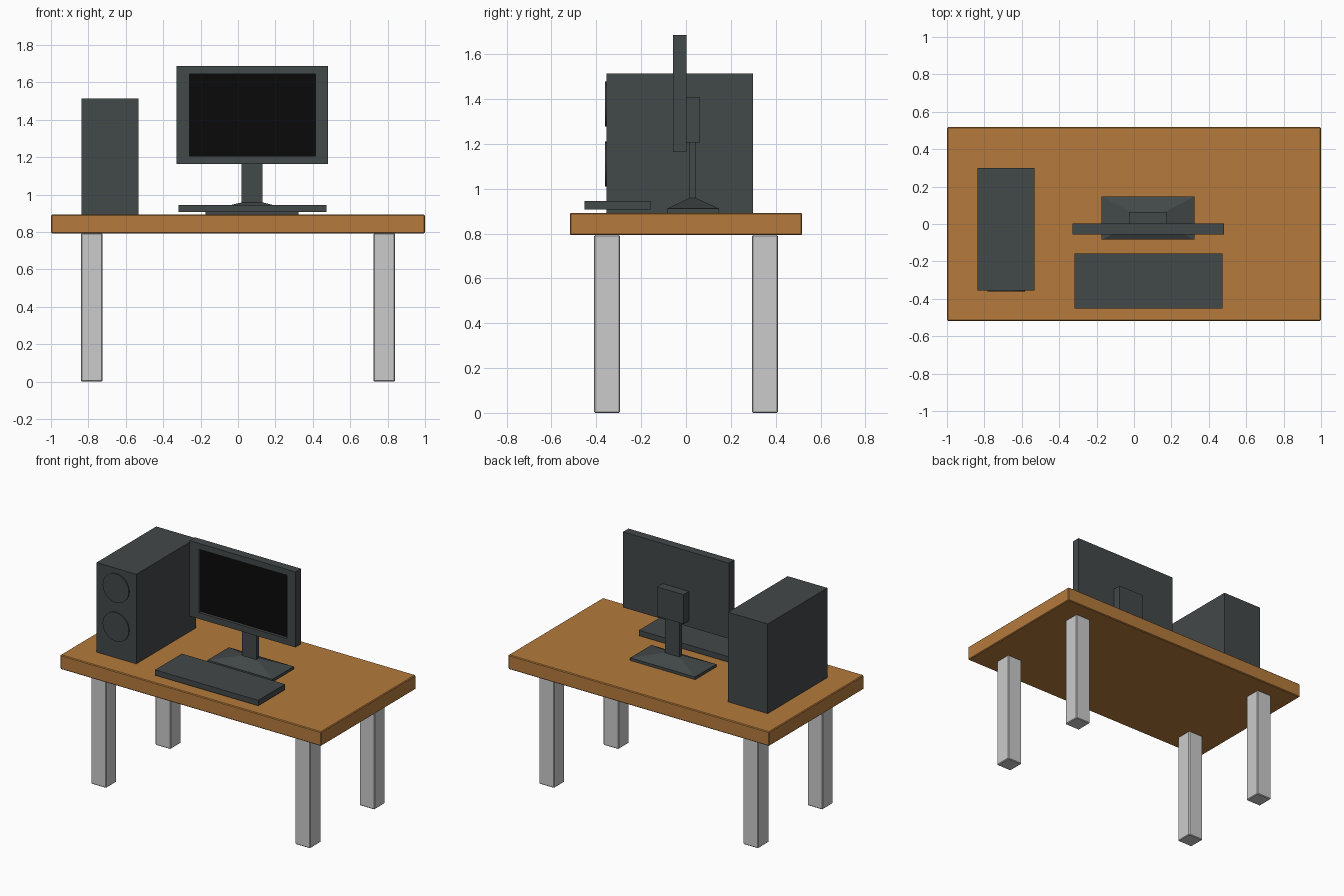
import bpy, bmesh
from math import pi

if "Cube" in bpy.data.objects:
    bpy.data.objects.remove(bpy.data.objects["Cube"])


def material(name, rgb):
    m = bpy.data.materials.new(name)
    m.diffuse_color = (*rgb, 1)
    m.use_nodes = True
    m.node_tree.nodes["Principled BSDF"].inputs["Base Color"].default_value = m.diffuse_color
    return m


wood = material("wood", (0.46, 0.195, 0.045))
dark = material("dark_plastic", (0.055, 0.065, 0.066))
black = material("screen_black", (0.003, 0.003, 0.003))


def finish(name, bm, mat):
    bmesh.ops.recalc_face_normals(bm, faces=bm.faces)
    me = bpy.data.meshes.new(name)
    bm.to_mesh(me)
    bm.free()
    if mat:
        me.materials.append(mat)
    ob = bpy.data.objects.new(name, me)
    bpy.context.collection.objects.link(ob)
    return ob


def box_bm(x, y, z):
    bm = bmesh.new()
    bmesh.ops.create_cube(bm, size=1)
    for v in bm.verts:
        v.co = [(a + b) / 2 + c * (b - a) for (a, b), c in zip((x, y, z), v.co)]
    return bm


def box(name, x, y, z, mat=None, bevel=0):
    ob = finish(name, box_bm(x, y, z), mat)
    if bevel:
        mod = ob.modifiers.new("bevel", 'BEVEL')
        mod.width, mod.segments = bevel, 1
    return ob


# Table
box("table_top", (-1, 1), (-0.518, 0.518), (0.793, 0.892), wood, 0.005)
for sx, side in ((-1, "left"), (1, "right")):
    for sy, end in ((-1, "front"), (1, "back")):
        cx, cy = sx * 0.782, sy * 0.352
        box(f"{end}_{side}_leg", (cx - 0.058, cx + 0.058),
            (cy - 0.058, cy + 0.058), (0, 0.793), None, 0.005)

# Computer tower with two round front fans
box("computer_tower", (-0.836, -0.531), (-0.355, 0.299), (0.892, 1.513), dark)
for name, z in (("upper_fan", 1.378), ("lower_fan", 1.11)):
    bpy.ops.mesh.primitive_cylinder_add(vertices=32, radius=0.1, depth=0.014,
                                        location=(-0.684, -0.355, z), rotation=(pi / 2, 0, 0))
    ob = bpy.context.object
    ob.name = name
    ob.data.materials.append(dark)
    bpy.ops.object.shade_smooth_by_angle()

# Keyboard
box("keyboard", (-0.319, 0.472), (-0.452, -0.159), (0.907, 0.945), dark)

# Monitor: front face is inset, fitted to the screen area and pushed in
bm = box_bm((-0.33, 0.481), (-0.057, 0.003), (1.163, 1.686))
front = min(bm.faces, key=lambda f: f.calc_center_median().y)
bmesh.ops.inset_region(bm, faces=[front], thickness=0.04)
for v in front.verts:
    v.co.x = -0.26 if v.co.x < 0.07 else 0.414
    v.co.z = 1.206 if v.co.z < 1.4 else 1.645
bmesh.ops.inset_region(bm, faces=[front], thickness=0.0)
for v in front.verts:
    v.co.y += 0.02
front.material_index = 1
finish("monitor", bm, dark).data.materials.append(black)

# Monitor stand: bracket, neck and sloped foot
box("monitor_bracket", (-0.026, 0.177), (0.001, 0.063), (1.205, 1.409), dark)
box("stand_neck", (0.02, 0.131), (0.013, 0.045), (0.955, 1.207), dark)
bm = box_bm((-0.174, 0.324), (-0.084, 0.148), (0.891, 0.911))
top = max(bm.faces, key=lambda f: f.calc_center_median().z)
bmesh.ops.inset_region(bm, faces=[top], thickness=0.05)
for v in top.verts:
    v.co = (0.02 if v.co.x < 0.075 else 0.131,
            0.013 if v.co.y < 0.03 else 0.045, 0.958)
finish("stand_foot", bm, dark)
